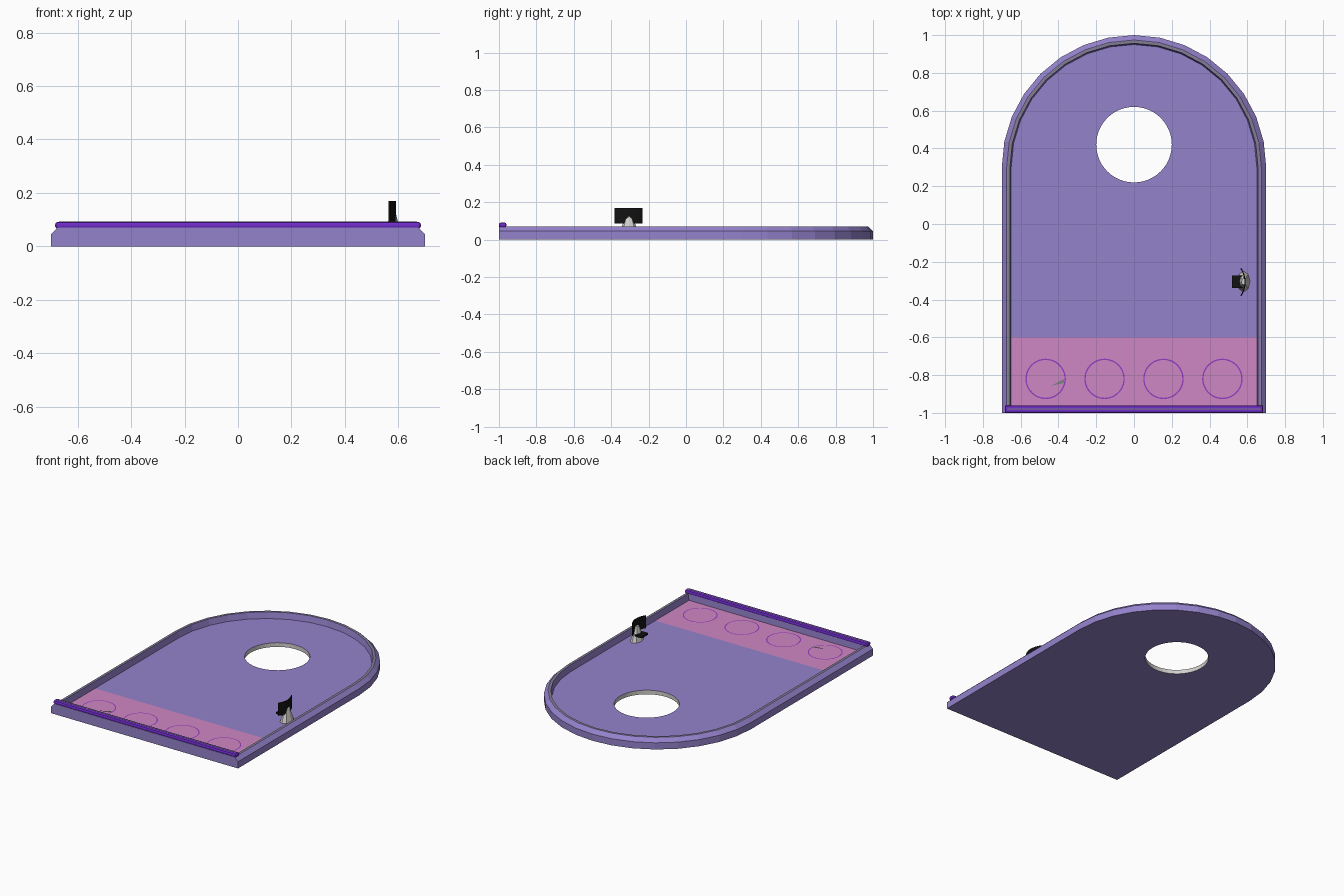
import bpy, bmesh, math

cube = bpy.data.objects.get("Cube")
if cube:
    bpy.data.objects.remove(cube, do_unlink=True)

FLOOR = 0.028
RIM = 0.07


def material(name, r, g, b):
    m = bpy.data.materials.new(name)
    m.use_nodes = True
    m.diffuse_color = (r, g, b, 1)
    m.node_tree.nodes["Principled BSDF"].inputs["Base Color"].default_value = (r, g, b, 1)
    return m


lavender = material("lavender", 0.296, 0.223, 0.60)
pink = material("pink", 0.617, 0.242, 0.55)
violet = material("violet", 0.165, 0.025, 0.61)
ring_purple = material("ring purple", 0.30, 0.045, 0.55)
grey = material("grey", 0.22, 0.22, 0.23)
pale = material("pale grey", 0.65, 0.64, 0.62)
black = material("black", 0.006, 0.006, 0.006)


def make(name, bm, *mats):
    bmesh.ops.recalc_face_normals(bm, faces=bm.faces)
    mesh = bpy.data.meshes.new(name)
    bm.to_mesh(mesh)
    bm.free()
    for m in mats:
        mesh.materials.append(m)
    obj = bpy.data.objects.new(name, mesh)
    bpy.context.collection.objects.link(obj)
    return obj


def box(name, mat, x, y, z, bevel=0):
    bm = bmesh.new()
    bmesh.ops.create_cube(bm, size=1)
    for v in bm.verts:
        v.co = [a + (b - a) * (c + 0.5) for (a, b), c in zip((x, y, z), v.co)]
    obj = make(name, bm, mat)
    if bevel:
        mod = obj.modifiers.new("Bevel", "BEVEL")
        mod.width = bevel
        mod.segments = 2
    return obj


def arch(inset, front, z):
    """Arched outline: straight sides with a half circle at the back."""
    r = 0.7 - inset
    arc = [(r * math.cos(math.pi * i / 16), 0.3 + r * math.sin(math.pi * i / 16), z)
           for i in range(17)]
    return [(r, front, z)] + arc + [(-r, front, z)]


def circle(cx, cy, r, z, n=48):
    return [(cx + r * math.cos(math.tau * i / n), cy + r * math.sin(math.tau * i / n), z)
            for i in range(n)]


def loft(bm, loops, closed=True):
    """Join equal loops of points with quads; return the loops of vertices."""
    rows = [[bm.verts.new(p) for p in loop] for loop in loops]
    n = len(rows[0])
    for a, b in zip(rows, rows[1:]):
        for i in range(n if closed else n - 1):
            j = (i + 1) % n
            bm.faces.new((a[i], a[j], b[j], b[i]))
    return rows


# Tray: raised rim, floor with a round hole, pink band at the front
bm = bmesh.new()
rim = loft(bm, [arch(0, -1, 0), arch(0, -1, 0.045), arch(0.026, -1, RIM),
                arch(0.043, -0.962, RIM), arch(0.05, -0.96, FLOOR)])
hole = loft(bm, [circle(0, 0.42, 0.2, 0), circle(0, 0.42, 0.2, FLOOR)])
for f in bm.faces:
    if all(v in hole[0] or v in hole[1] for v in f.verts):
        f.material_index = 2


def fill(outer, inner):
    edges = [bm.edges.get((l[i - 1], l[i])) for l in (outer, inner) for i in range(len(l))]
    out = bmesh.ops.triangle_fill(bm, edges=edges, use_beauty=True, normal=(0, 0, 1))
    return [g for g in out["geom"] if isinstance(g, bmesh.types.BMFace)]


fill(rim[0], hole[0])
floor = fill(rim[-1], hole[1])
geom = set(floor)
for f in floor:
    geom.update(f.edges)
    geom.update(f.verts)
bmesh.ops.bisect_plane(bm, geom=list(geom), plane_co=(0, -0.6, 0), plane_no=(0, 1, 0))
for f in bm.faces:
    if all(abs(v.co.z - FLOOR) < 1e-4 for v in f.verts) and f.calc_center_median().y < -0.6:
        f.material_index = 1
make("tray", bm, lavender, pink, pale)

# Thin grey line along the top of the rim
bm = bmesh.new()
loft(bm, [arch(0.03, -0.96, RIM + 0.001), arch(0.039, -0.96, RIM + 0.001)], closed=False)
make("rim_line", bm, grey)

# Violet bar across the front
box("front_bar", violet, (-0.684, 0.684), (-1, -0.96), (0.066, 0.091), 0.009)
box("front_bar_line", grey, (-0.67, 0.67), (-0.982, -0.976), (0.088, 0.092))

# Row of four thin rings on the pink band
for k in range(4):
    bm = bmesh.new()
    x = -0.468 + k * 0.312
    loft(bm, [circle(x, -0.82, r, FLOOR + 0.002) for r in (0.1, 0.107)])
    make("floor_ring_%d" % (k + 1), bm, ring_purple)

# Small pointer in the left ring
bm = bmesh.new()
bm.faces.new([bm.verts.new((x, y, FLOOR + 0.004))
              for x, y in ((-0.44, -0.857), (-0.37, -0.842), (-0.37, -0.82))])
make("pointer", bm, grey)

# Chair: faceted base, seat and curved back
bm = bmesh.new()
bmesh.ops.create_cone(bm, cap_ends=True, segments=8, radius1=0.055, radius2=0.017, depth=0.097)
for v in bm.verts:
    v.co = (0.58 + v.co.x * 0.62, -0.305 + v.co.y, FLOOR + 0.0485 + v.co.z)
make("chair_base", bm, pale)

box("chair_seat", black, (0.52, 0.585), (-0.338, -0.272), (0.068, 0.08))

steps = [i / 5 - 1 for i in range(11)]
bm = bmesh.new()
loft(bm, [[(0.588 - 0.022 * t * t, -0.308 + 0.073 * t, z) for t in steps]
          for z in (0.085, 0.17)], closed=False)
back = make("chair_back", bm, black)
mod = back.modifiers.new("Solidify", "SOLIDIFY")
mod.thickness = 0.006
mod.offset = 0
